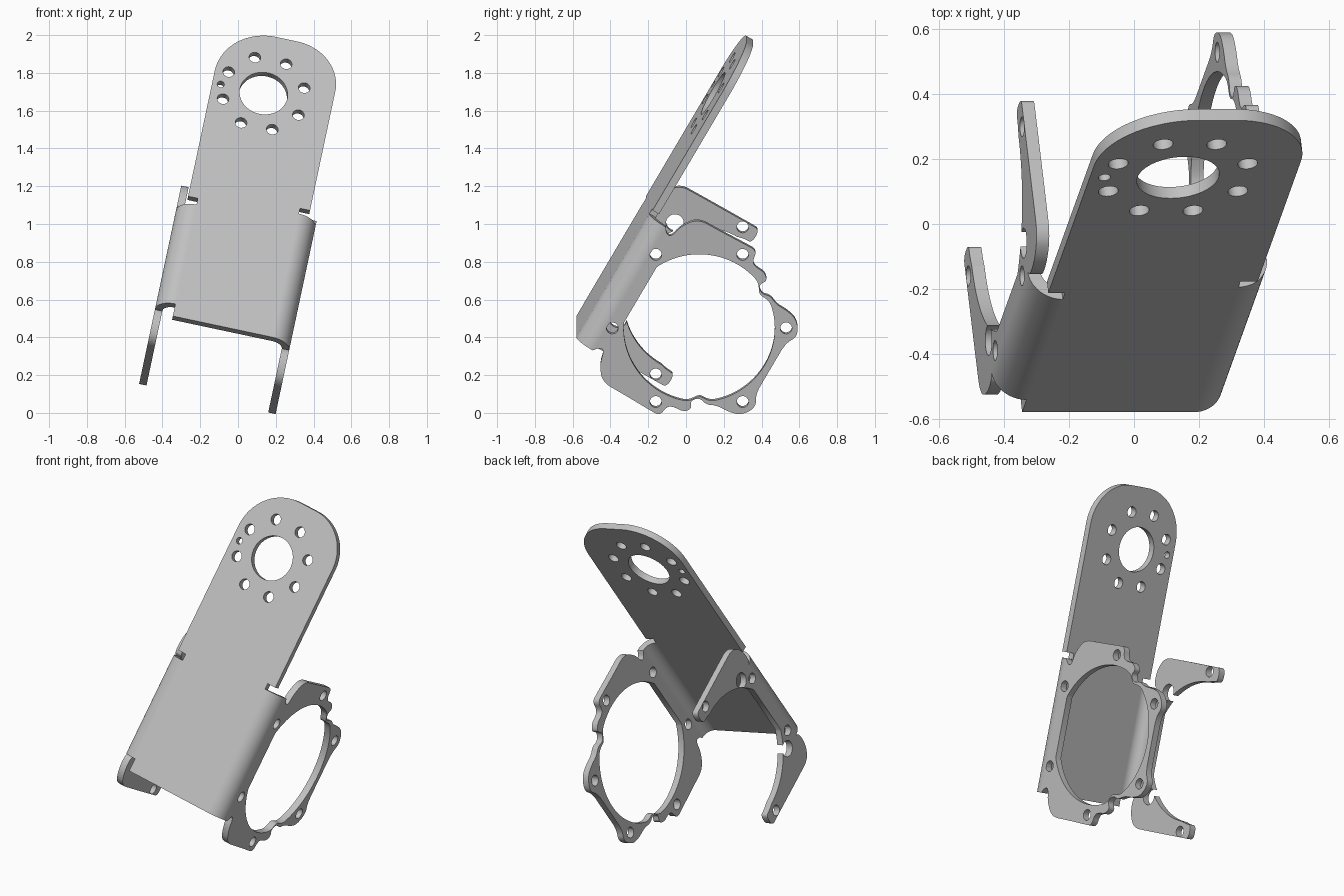
import bpy, bmesh
from math import sin, cos, radians, exp
from mathutils import Matrix, Vector

old = bpy.data.objects.get("Cube")
if old:
    bpy.data.objects.remove(old)

grey = bpy.data.materials.new("sheet grey")
grey.use_nodes = True
colour = (0.53, 0.53, 0.53, 1)
grey.diffuse_color = colour
grey.node_tree.nodes["Principled BSDF"].inputs["Base Color"].default_value = colour

# Bracket frame: across the plate, along the plate, and back from the plate
T = 0.04
HOLE = 0.031
ACROSS = Vector((1, 0, 0))
ALONG = Vector((0, sin(radians(30)), cos(radians(30))))
BACK = Vector((0, cos(radians(30)), -sin(radians(30))))
FRAME = Matrix.Rotation(radians(12), 4, 'Y') @ Matrix.Translation((0, 0.07, 0.5))


def polar(r, deg, cx=0, cy=0):
    return (cx + r * cos(radians(deg)), cy + r * sin(radians(deg)))


def arc(r, start, end, cx=0, cy=0, n=24):
    return [polar(r, start + (end - start) * i / n, cx, cy) for i in range(n + 1)]


def circle(r, cx, cy, n=28):
    return arc(r, 0, 360, cx, cy, n)[:-1]


def soften(pts, rounds=3):
    """Corner cutting that keeps both ends of an open path."""
    for _ in range(rounds):
        new = [pts[0]]
        for (ax, ay), (bx, by) in zip(pts, pts[1:]):
            new.append((ax * .75 + bx * .25, ay * .75 + by * .25))
            new.append((ax * .25 + bx * .75, ay * .25 + by * .75))
        pts = new + [pts[-1]]
    return pts


def mirrored(half):
    return half + [(x, -y) for x, y in reversed(half)]


def sheet(name, loops, low, high, x_axis, y_axis):
    """Fill flat loops (inner loops are holes) and extrude between low and high."""
    curve = bpy.data.curves.new(name, 'CURVE')
    curve.dimensions = '2D'
    curve.fill_mode = 'BOTH'
    curve.extrude = (high - low) / 2
    for loop in loops:
        spline = curve.splines.new('POLY')
        spline.points.add(len(loop) - 1)
        for point, (x, y) in zip(spline.points, loop):
            point.co = (x, y, 0, 1)
        spline.use_cyclic_u = True
    temp = bpy.data.objects.new(name + " outline", curve)
    bpy.context.collection.objects.link(temp)
    graph = bpy.context.evaluated_depsgraph_get()
    mesh = bpy.data.meshes.new_from_object(temp.evaluated_get(graph))
    bpy.data.objects.remove(temp)
    z_axis = x_axis.cross(y_axis)
    axes = Matrix((x_axis, y_axis, z_axis)).transposed().to_4x4()
    mesh.transform(FRAME @ axes @ Matrix.Translation((0, 0, (low + high) / 2)))
    bm = bmesh.new()
    bm.from_mesh(mesh)
    bmesh.ops.remove_doubles(bm, verts=bm.verts, dist=0.0003)
    bmesh.ops.recalc_face_normals(bm, faces=bm.faces)
    bm.to_mesh(mesh)
    bm.free()
    mesh.materials.clear()
    mesh.materials.append(grey)
    obj = bpy.data.objects.new(name, mesh)
    bpy.context.collection.objects.link(obj)
    bpy.ops.object.select_all(action='DESELECT')
    obj.select_set(True)
    bpy.context.view_layer.objects.active = obj
    bpy.ops.object.shade_smooth_by_angle(angle=radians(30))
    return obj


# Key positions
LEFT, RIGHT = 0.196, -0.544          # outer faces of the two flanges
BEND = 0.10                          # outer bend radius
FRONT = -0.528                       # front face of the plate
FLANGE = FRONT + BEND                # where the flat flanges begin
LEFT_END, RIGHT_END = 0.386, 0.31    # half lengths of the bends

# Main plate with rounded top, relief slots and bolt circle
xl, xr = LEFT - BEND, RIGHT + BEND
plate = [(xr, -LEFT_END), (xl, -LEFT_END), (xl, 0.42), (0.15, 0.42)]
plate += arc(0.25, 0, 90, -0.10, 1.164)
plate += arc(0.28, 90, 180, -0.217, 1.134)
plate += [(-0.497, 0.35), (xr, 0.35)]
hx, hy = -0.219, 1.061
holes = [circle(0.128, hx, hy, 64), circle(0.019, hx - 0.232, hy)]
holes += [circle(HOLE, *polar(0.221, 22.5 + 45 * k, hx, hy)) for k in range(8)]
sheet("main_plate", [plate] + holes, -FRONT - T, -FRONT, ACROSS, ALONG)

# Rounded bends joining the plate to the flanges
for name, cx, side, end in (("left_bend", xl, 1, LEFT_END), ("right_bend", xr, -1, RIGHT_END)):
    profile = arc(BEND, -90, 0, 0, FLANGE) + arc(BEND - T, 0, -90, 0, FLANGE)
    sheet(name, [[(cx + side * x, y) for x, y in profile]], -end, end, ACROSS, BACK)

# Left flange: full ring with bolt lobes, two scallops and a flat-sided opening
lobes = [(FLANGE, LEFT_END), (-0.405, 0.355), (-0.375, 0.355), (-0.36, 0.43),
         (-0.30, 0.51), (-0.18, 0.51), (0.0, 0.515), (0.055, 0.515), (0.065, 0.45),
         (0.10, 0.435), (0.15, 0.435), (0.185, 0.40), (0.155, 0.365), (0.19, 0.325),
         (0.24, 0.34), (0.29, 0.315), (0.36, 0.315), (0.43, 0.295), (0.475, 0.22),
         (0.437, 0.16), (0.437, 0.05)]
FLAT = 154.16
opening = []
for i in range(121):
    deg = -FLAT + 2 * FLAT * i / 120
    bump = 0.03 * exp(-((abs(deg) - 60) / 6) ** 2)
    opening.append(polar(0.40 - bump, deg))
ring_holes = [circle(HOLE, *polar(0.46, 30 + 60 * k)) for k in range(6)]
sheet("left_ring_flange", [mirrored(soften(lobes)), opening] + ring_holes,
      LEFT - T, LEFT, BACK, ALONG)

# Right flange: open C shape with two arms and round relief notches
arm = soften([(FLANGE, RIGHT_END), (-0.455, 0.33), (-0.45, 0.42), (-0.40, 0.49),
              (-0.30, 0.492), (0.03, 0.492), (0.085, 0.492), (0.085, 0.41),
              (0.04, 0.41), (0.0, 0.40)])
NOTCH = 137
notch_x, notch_y = polar(0.44, NOTCH)
arm += arc(0.40, 91, NOTCH - 3.4)
arm += arc(0.047, NOTCH + 211, NOTCH + 509, notch_x, notch_y)
arm += arc(0.40, NOTCH + 3.4, FLAT, n=6)
arm_holes = [circle(HOLE, *polar(0.46, deg)) for deg in (90, 150, 210, 270)]
sheet("right_arm_flange", [mirrored(arm)] + arm_holes, RIGHT, RIGHT + T, BACK, ALONG)
